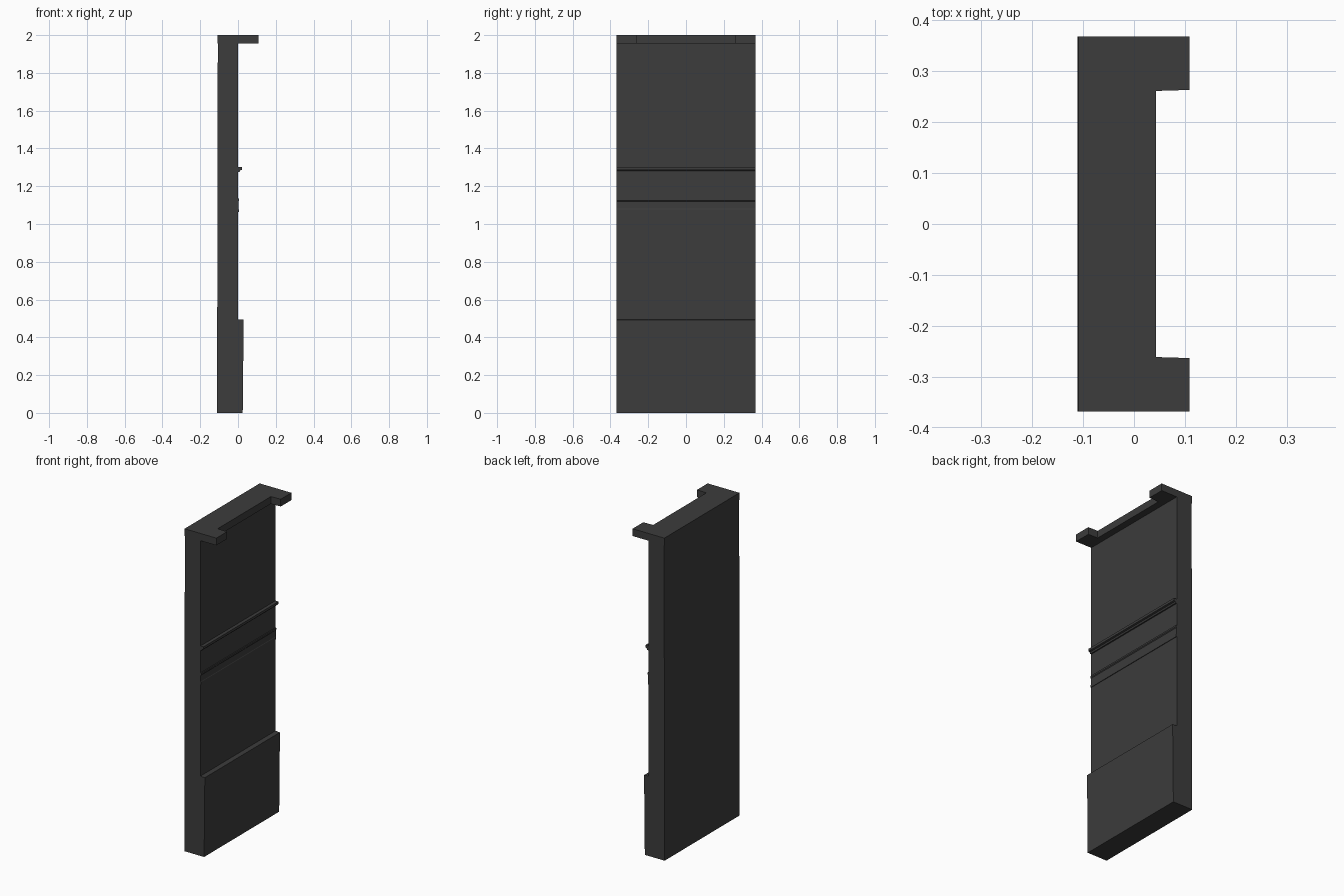
import bpy, bmesh

if "Cube" in bpy.data.objects:
    bpy.data.objects.remove(bpy.data.objects["Cube"])

HALF = 0.368  # half width along y

dark = bpy.data.materials.new("dark_grey")
dark.diffuse_color = (0.045, 0.045, 0.045, 1)
dark.use_nodes = True
dark.node_tree.nodes["Principled BSDF"].inputs["Base Color"].default_value = dark.diffuse_color


def prism(name, base, offset):
    """Extrude a closed 3D outline along an offset vector."""
    bm = bmesh.new()
    face = bm.faces.new([bm.verts.new(p) for p in base])
    ext = bmesh.ops.extrude_face_region(bm, geom=[face])
    moved = [v for v in ext["geom"] if isinstance(v, bmesh.types.BMVert)]
    bmesh.ops.translate(bm, vec=offset, verts=moved)
    bmesh.ops.recalc_face_normals(bm, faces=bm.faces)
    mesh = bpy.data.meshes.new(name)
    bm.to_mesh(mesh)
    bm.free()
    mesh.materials.append(dark)
    obj = bpy.data.objects.new(name, mesh)
    bpy.context.collection.objects.link(obj)
    return obj


def side_profile(name, xz):
    """Extrude an x-z profile across the full width."""
    return prism(name, [(x, -HALF, z) for x, z in xz], (0, 2 * HALF, 0))


# Tall panel with the thicker kick base in one profile
side_profile("panel_and_base", [
    (-0.111, 0), (0.025, 0), (0.03, 0.493), (0, 0.495),
    (0, 1.957), (-0.107, 1.957)])

# Ledge across the middle, with a chamfered underside
side_profile("ledge", [
    (-0.01, 1.275), (0.008, 1.275), (0.011, 1.284), (0.021, 1.287),
    (0.021, 1.302), (-0.01, 1.302)])

# Shallow trim band under the ledge
side_profile("trim_band", [
    (-0.01, 1.063), (0.004, 1.063), (0.004, 1.078), (0.002, 1.082),
    (0.002, 1.12), (0.006, 1.125), (0.006, 1.135), (-0.01, 1.135)])

# U-shaped top cap with two projecting arms
half = [(-0.109, HALF), (0.109, HALF), (0.109, 0.263), (0.043, 0.261)]
outline = half + [(x, -y) for x, y in reversed(half)]
prism("top_cap", [(x, y, 1.955) for x, y in outline], (0, 0, 0.045))
